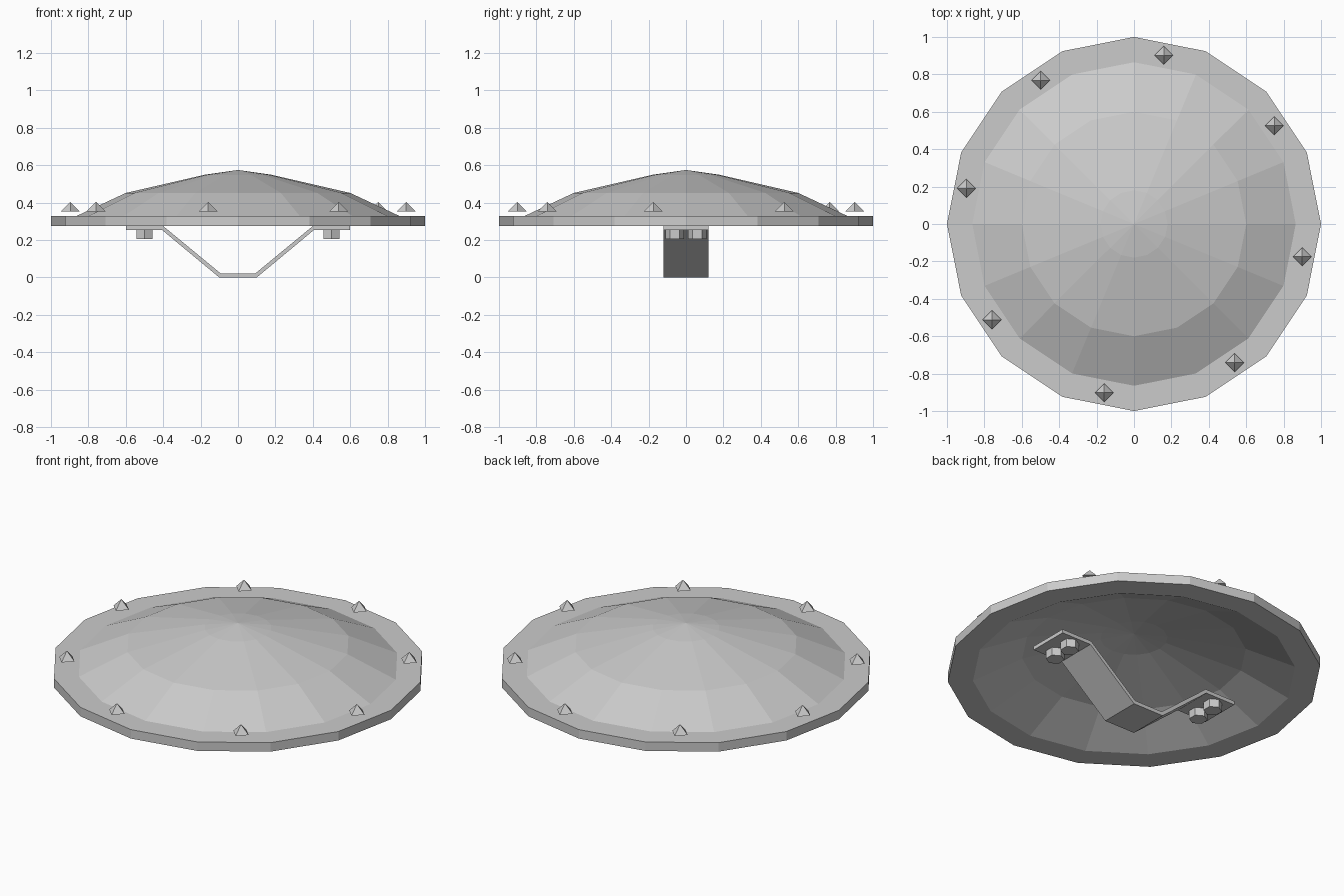
import bpy
import bmesh
from math import radians, cos, sin, pi
from mathutils import Matrix, Vector

if "Cube" in bpy.data.objects:
    bpy.data.objects.remove(bpy.data.objects["Cube"], do_unlink=True)

GREY = (0.6, 0.6, 0.6, 1)
grey = bpy.data.materials.new("plain grey")
grey.use_nodes = True
grey.diffuse_color = GREY
grey.node_tree.nodes["Principled BSDF"].inputs["Base Color"].default_value = GREY


def finish(name, bm):
    bmesh.ops.recalc_face_normals(bm, faces=bm.faces)
    mesh = bpy.data.meshes.new(name)
    bm.to_mesh(mesh)
    bm.free()
    mesh.materials.append(grey)
    obj = bpy.data.objects.new(name, mesh)
    bpy.context.collection.objects.link(obj)
    return obj


def cone(name, sides, r1, r2, depth, location, turn=0):
    bm = bmesh.new()
    bmesh.ops.create_cone(bm, cap_ends=True, segments=sides, radius1=r1, radius2=r2,
                          depth=depth, matrix=Matrix.Rotation(turn, 4, "Z"))
    obj = finish(name, bm)
    obj.location = location
    return obj


# Hollow dome with a flat rim: lathe profile from inner apex round to outer apex
SIDES = 16
THICK = 0.053
upper = [(0, 0.575), (0.18, 0.549), (0.6, 0.452), (0.865, 0.328), (1, 0.328)]
profile = [(r, z - THICK) for r, z in upper] + upper[::-1]
bm = bmesh.new()
rings = []
for r, z in profile:
    if r == 0:
        rings.append([bm.verts.new((0, 0, z))] * SIDES)
    else:
        rings.append([bm.verts.new((r * cos(2 * pi * i / SIDES), r * sin(2 * pi * i / SIDES), z))
                      for i in range(SIDES)])
for a, b in zip(rings, rings[1:]):
    for i in range(SIDES):
        j = (i + 1) % SIDES
        corners = list(dict.fromkeys([a[i], a[j], b[j], b[i]]))
        bm.faces.new(corners)
finish("dome_shell", bm)

# Bent strap handle under the dome
half_top = [(0.6, 0.275), (0.4, 0.275), (0.093, 0.022)]
half_low = [(0.1, 0), (0.405, 0.253), (0.6, 0.253)]
top = [(-x, z) for x, z in half_top] + half_top[::-1]
low = [(-x, z) for x, z in half_low[::-1]] + half_low
WIDTH = 0.24
bm = bmesh.new()
strips = [[bm.verts.new((x, -WIDTH / 2, z)) for x, z in line] for line in (top, low)]
front = [bm.faces.new((strips[0][i], strips[0][i + 1], strips[1][i + 1], strips[1][i]))
         for i in range(len(top) - 1)]
back = bmesh.ops.extrude_face_region(bm, geom=front, use_keep_orig=True)["geom"]
bmesh.ops.translate(bm, vec=Vector((0, WIDTH, 0)),
                    verts=[v for v in back if isinstance(v, bmesh.types.BMVert)])
finish("strap_handle", bm)

# Hexagonal bolts on both strap ends
for side, x in (("left", 0.5), ("right", -0.5)):
    for end, y in (("front", -0.06), ("back", 0.06)):
        cone(f"bolt_{side}_{end}", 6, 0.05, 0.05, 0.05, (x, y, 0.23))

# Small pyramids hovering over the rim
for n, angle in enumerate((-11, 35, 80, 123, 168, 214, 260, 306)):
    a = radians(angle)
    cone(f"rim_stud_{n + 1}", 4, 0.05, 0, 0.05, (0.916 * cos(a), 0.916 * sin(a), 0.379))
